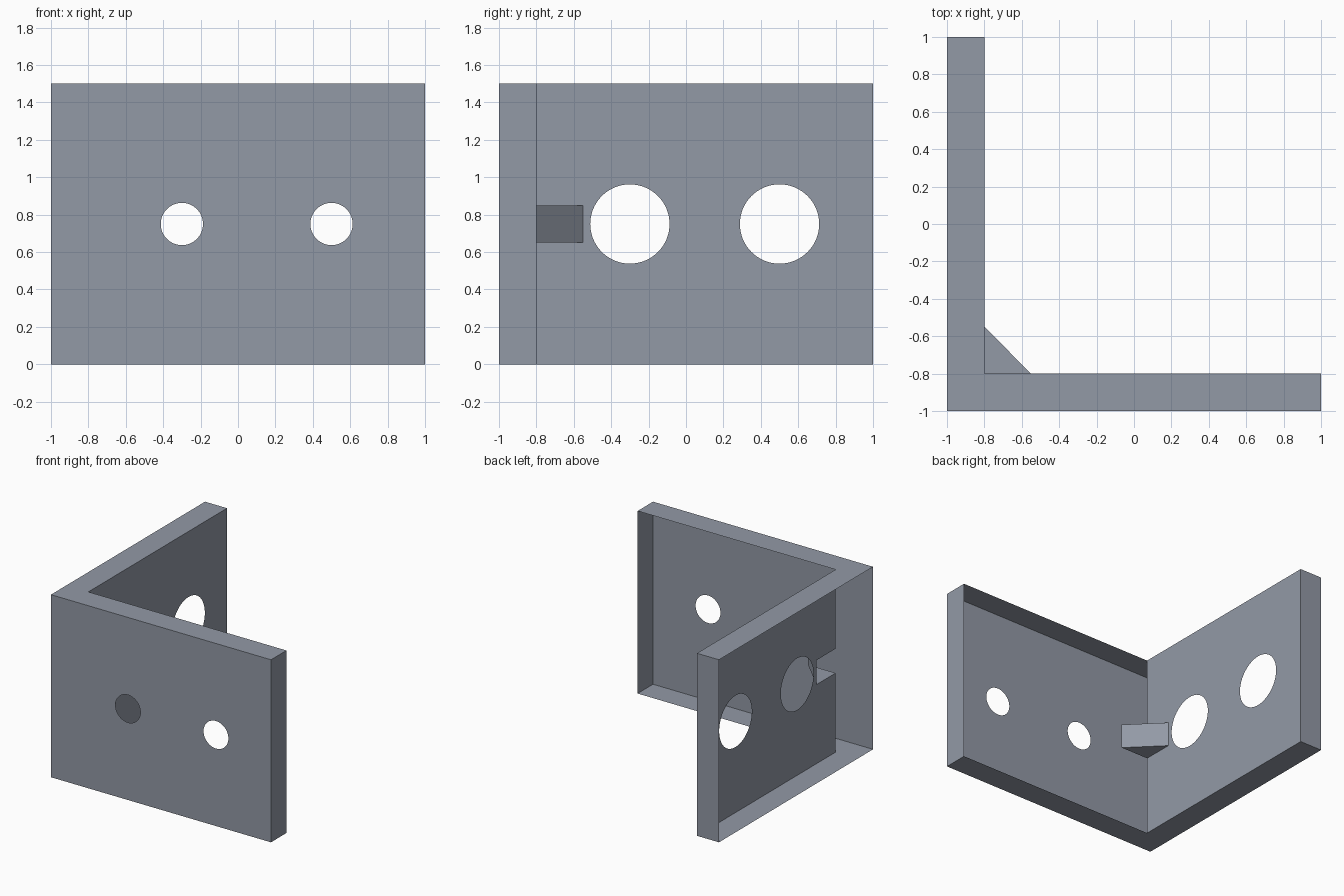
import bpy
import bmesh
from math import cos, sin, tau
from mathutils import Vector

cube = bpy.data.objects.get("Cube")
if cube:
    bpy.data.objects.remove(cube, do_unlink=True)

H = 1.5          # bracket height
INNER = -0.8     # inner plane of both walls
SEGMENTS = 64

steel = bpy.data.materials.new("slate_grey")
steel.use_nodes = True
colour = (0.29, 0.32, 0.38, 1)
steel.diffuse_color = colour
steel.node_tree.nodes["Principled BSDF"].inputs["Base Color"].default_value = colour


def finish(name, bm):
    mesh = bpy.data.meshes.new(name)
    bm.to_mesh(mesh)
    bm.free()
    mesh.materials.append(steel)
    obj = bpy.data.objects.new(name, mesh)
    bpy.context.collection.objects.link(obj)
    return obj


def circle(u, v, radius):
    return [(u + radius * cos(tau * i / SEGMENTS), v + radius * sin(tau * i / SEGMENTS))
            for i in range(SEGMENTS)]


def panel(name, loops, place, normal):
    """Flat sheet: first loop is the outline, the others are holes."""
    bm = bmesh.new()
    edges = []
    for loop in loops:
        verts = [bm.verts.new(place(u, v)) for u, v in loop]
        edges += [bm.edges.new((a, b)) for a, b in zip(verts, verts[1:] + verts[:1])]
    bmesh.ops.triangle_fill(bm, edges=edges, use_beauty=True, normal=normal)
    for face in bm.faces:
        face.normal_update()
        if face.normal.dot(Vector(normal)) < 0:
            face.normal_flip()
    return finish(name, bm)


def prism(name, outline, z0, z1, sides):
    """Top and bottom caps plus only the listed side faces."""
    bm = bmesh.new()
    low = [bm.verts.new((x, y, z0)) for x, y in outline]
    high = [bm.verts.new((x, y, z1)) for x, y in outline]
    bm.faces.new(low[::-1])
    bm.faces.new(high)
    for i in sides:
        j = (i + 1) % len(outline)
        bm.faces.new((low[i], low[j], high[j], high[i]))
    return finish(name, bm)


# Top and bottom L edges with the two end faces
prism("bracket_edges",
      [(-1, -1), (1, -1), (1, INNER), (INNER, INNER), (INNER, 1), (-1, 1)],
      0, H, sides=(1, 4))

# Front sheet with two small holes
panel("front_sheet",
      [[(-1, 0), (1, 0), (1, H), (-1, H)]] + [circle(x, H / 2, 0.113) for x in (-0.3, 0.5)],
      lambda u, v: (u, -1, v), (0, -1, 0))

# Side sheet with two large holes, notched where the corner brace meets it
BRACE = -0.55
Z0, Z1 = 0.65, 0.85
panel("side_sheet",
      [[(INNER, 0), (1, 0), (1, H), (INNER, H), (INNER, Z1), (BRACE, Z1),
        (BRACE, Z0), (INNER, Z0)]] + [circle(y, H / 2, 0.212) for y in (-0.3, 0.5)],
      lambda u, v: (INNER, u, v), (1, 0, 0))

# Triangular corner brace
prism("corner_brace", [(INNER, INNER), (BRACE, INNER), (INNER, BRACE)], Z0, Z1, sides=(1,))
